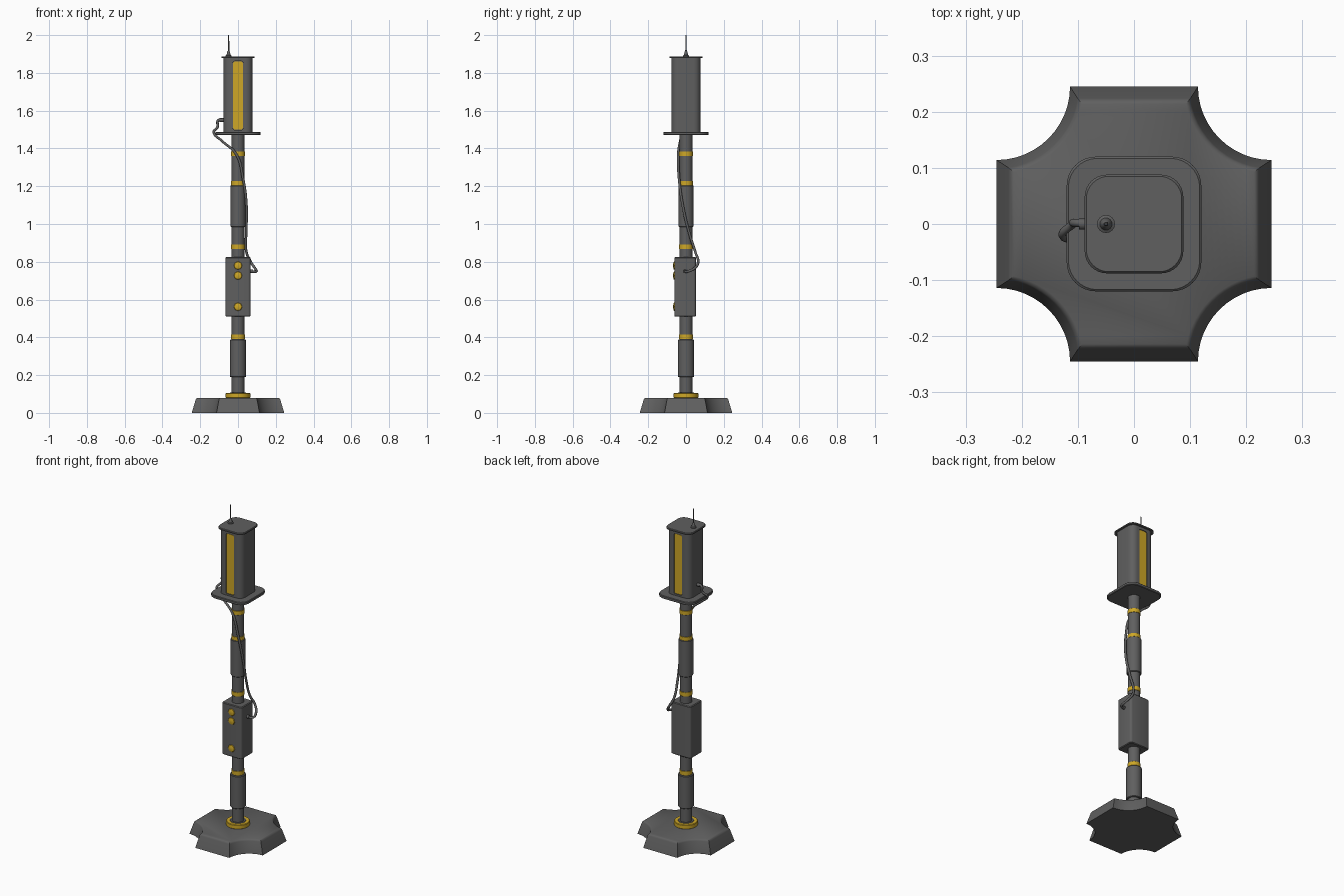
import bpy, bmesh
from math import sin, cos, pi, asin, radians
from mathutils import Matrix, Vector

if "Cube" in bpy.data.objects:
    bpy.data.objects.remove(bpy.data.objects["Cube"])


def material(name, colour):
    m = bpy.data.materials.new(name)
    m.use_nodes = True
    m.diffuse_color = (*colour, 1)
    m.node_tree.nodes["Principled BSDF"].inputs["Base Color"].default_value = (*colour, 1)
    return m


GREY = material("dark grey metal", (0.115, 0.115, 0.115))
YELLOW = material("warning yellow", (0.62, 0.39, 0.02))


def smooth(obj, angle=35):
    bpy.ops.object.select_all(action="DESELECT")
    obj.select_set(True)
    bpy.context.view_layer.objects.active = obj
    bpy.ops.object.shade_smooth_by_angle(angle=radians(angle))


def loft(name, sections, mat, matrix=None):
    """Skin a stack of (outline, height) sections and cap both ends."""
    bm = bmesh.new()
    rings = [[bm.verts.new((x, y, z)) for x, y in outline] for outline, z in sections]
    n = len(rings[0])
    for low, high in zip(rings, rings[1:]):
        for i in range(n):
            j = (i + 1) % n
            bm.faces.new((low[i], low[j], high[j], high[i]))
    bm.faces.new(rings[0][::-1])
    bm.faces.new(rings[-1])
    if matrix:
        bm.transform(matrix)
    bmesh.ops.recalc_face_normals(bm, faces=bm.faces)
    mesh = bpy.data.meshes.new(name)
    bm.to_mesh(mesh)
    bm.free()
    mesh.materials.append(mat)
    obj = bpy.data.objects.new(name, mesh)
    bpy.context.collection.objects.link(obj)
    smooth(obj)
    return obj


def circle(r, n=32, cx=0):
    return [(cx + r * cos(2 * pi * i / n), r * sin(2 * pi * i / n)) for i in range(n)]


def rounded(hx, hy, r, steps=8, cy=0):
    pts = []
    for q, (sx, sy) in enumerate(((1, 1), (-1, 1), (-1, -1), (1, -1))):
        for i in range(steps + 1):
            a = pi / 2 * (q + i / steps)
            pts.append((sx * (hx - r) + r * cos(a), cy + sy * (hy - r) + r * sin(a)))
    return pts


def scalloped(h, r, c=0.245, steps=12):
    """Square of half width h with a round bite of radius r at each corner."""
    start = asin((c - h) / r)
    arc = []
    for i in range(steps + 1):
        a = start + (pi / 2 - 2 * start) * i / steps
        arc.append((c - r * sin(a), c - r * cos(a)))
    arc.reverse() if arc[0][0] < arc[-1][0] else None
    return [(x * cos(q * pi / 2) - y * sin(q * pi / 2), x * sin(q * pi / 2) + y * cos(q * pi / 2))
            for q in range(4) for x, y in arc]


def drum(name, r, low, high, mat, bevel=0.003, cx=0):
    return loft(name, [(circle(r - bevel, cx=cx), low), (circle(r, cx=cx), low + bevel),
                       (circle(r, cx=cx), high - bevel), (circle(r - bevel, cx=cx), high)], mat)


# Weighted foot
loft("base", [(scalloped(0.245, 0.131), 0), (scalloped(0.224, 0.146), 0.07),
              (scalloped(0.221, 0.149), 0.076), (scalloped(0.214, 0.155), 0.08)], GREY)
drum("base_collar", 0.065, 0.078, 0.105, YELLOW)
drum("pole_foot", 0.046, 0.08, 0.107, GREY)

# Pole, sleeves and marker bands
drum("pole", 0.034, 0.079, 1.475, GREY)
drum("lower_sleeve", 0.043, 0.19, 0.388, GREY)
drum("upper_sleeve", 0.04, 0.985, 1.205, GREY)
for i, z in enumerate((0.403, 0.88, 1.215, 1.372)):
    drum(f"marker_band_{i + 1}", 0.0365, z - 0.0125, z + 0.0125, YELLOW, 0.001)

# Control box with three buttons on the front
box = [(rounded(0.066 - d, 0.057 - d, 0.012, 3, -0.005), z)
       for d, z in ((0.004, 0.51), (0, 0.514), (0, 0.821), (0.004, 0.825))]
loft("control_box", box, GREY)
for i, z in enumerate((0.78, 0.727, 0.562)):
    place = Matrix.Translation((0, -0.061, z)) @ Matrix.Rotation(pi / 2, 4, "X")
    loft(f"button_{i + 1}", [(circle(0.023, 8), 0), (circle(0.02, 8), 0.004),
                             (circle(0.008, 8), 0.007)], YELLOW, place)

# Head: tray, housing and lid
loft("head_tray", [(rounded(h, h, 0.052), z) for h, z in
                   ((0.117, 1.47), (0.12, 1.473), (0.12, 1.485), (0.117, 1.488))], GREY)
head = loft("head_housing", [(rounded(0.077, 0.077, 0.036), 1.486),
                             (rounded(0.077, 0.077, 0.036), 1.88)], GREY)
loft("head_lid", [(rounded(h, h, 0.04), z) for h, z in
                  ((0.088, 1.878), (0.088, 1.884), (0.085, 1.888))], GREY)

# Recessed light strips, front and back
for side, label in ((-1, "front"), (1, "back")):
    upright = Matrix.Translation((0, side * 0.077, 1.68)) @ Matrix.Rotation(pi / 2, 4, "X")
    cutter = loft("strip_cutter", [(rounded(0.027, 0.182, 0.01, 4), -0.009),
                                   (rounded(0.027, 0.182, 0.01, 4), 0.009)], GREY, upright)
    cut = head.modifiers.new("strip recess", "BOOLEAN")
    cut.operation, cut.solver, cut.object = "DIFFERENCE", "EXACT", cutter
    bpy.context.view_layer.objects.active = head
    bpy.ops.object.modifier_apply(modifier=cut.name)
    bpy.data.objects.remove(cutter)
    inner = Matrix.Translation((0, -side * 0.006, 0)) @ upright
    loft(f"{label}_light_strip", [(rounded(0.0255, 0.18, 0.009, 4), -0.004),
                                  (rounded(0.0255, 0.18, 0.009, 4), 0.004)], YELLOW, inner)
smooth(head)

# Antenna on the lid
loft("antenna", [(circle(r, 16, -0.05), z) for r, z in
                 ((0.016, 1.886), (0.016, 1.892), (0.011, 1.895), (0.007, 1.912),
                  (0.004, 1.916), (0.0035, 1.998), (0.002, 2.0))], GREY)


def tube(name, points, radius):
    curve = bpy.data.curves.new(name, "CURVE")
    curve.dimensions = "3D"
    curve.bevel_depth, curve.bevel_resolution, curve.resolution_u = radius, 2, 8
    curve.use_fill_caps = True
    spline = curve.splines.new("BEZIER")
    spline.bezier_points.add(len(points) - 1)
    for p, co in zip(spline.bezier_points, points):
        p.co = co
        p.handle_left_type = p.handle_right_type = "AUTO"
    curve.materials.append(GREY)
    obj = bpy.data.objects.new(name, curve)
    bpy.context.collection.objects.link(obj)
    bpy.ops.object.select_all(action="DESELECT")
    obj.select_set(True)
    bpy.context.view_layer.objects.active = obj
    bpy.ops.object.convert(target="MESH")
    smooth(bpy.context.object, 50)


# Cable from the head, round the pole, into the control box
tube("cable", [(-0.07, 0, 1.55), (-0.105, 0.002, 1.548), (-0.108, 0, 1.515), (-0.128, -0.02, 1.485),
               (-0.085, -0.03, 1.44), (-0.01, -0.041, 1.37), (0.027, -0.037, 1.24),
               (0.046, -0.014, 1.08), (0.043, 0.018, 0.95), (0.045, 0.05, 0.85),
               (0.07, 0.064, 0.795), (0.092, 0.04, 0.762), (0.094, 0.005, 0.748),
               (0.06, -0.005, 0.75)], 0.007)
tube("head_plug", [(-0.07, 0, 1.55), (-0.098, 0, 1.55)], 0.01)
tube("box_plug", [(0.06, -0.005, 0.75), (0.078, -0.003, 0.75)], 0.01)
